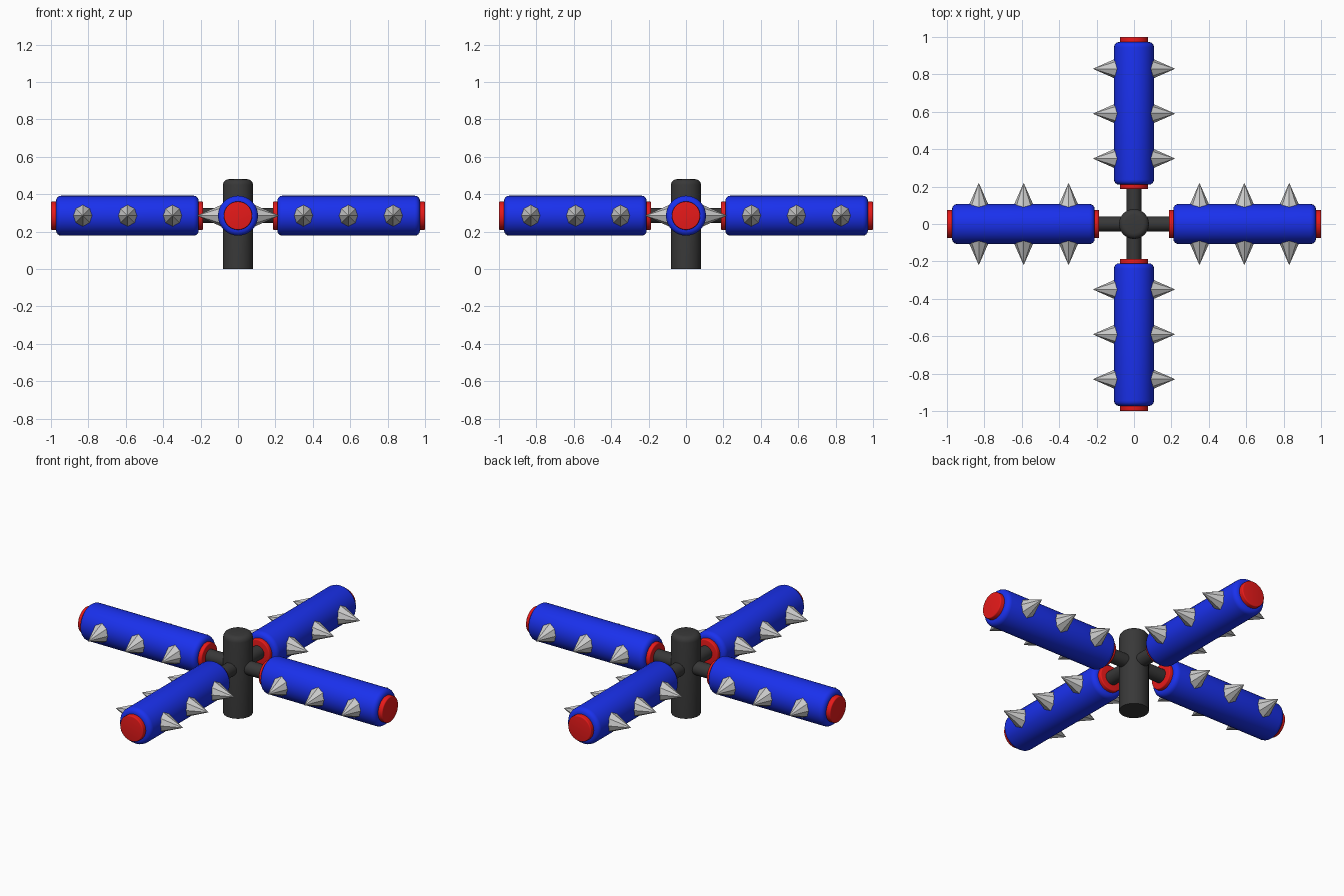
import bpy, bmesh
from math import pi, sin, cos, radians
from mathutils import Matrix

if "Cube" in bpy.data.objects:
    bpy.data.objects.remove(bpy.data.objects["Cube"])

HUB_Z = 0.285


def material(name, color):
    m = bpy.data.materials.new(name)
    m.diffuse_color = color
    m.use_nodes = True
    m.node_tree.nodes["Principled BSDF"].inputs["Base Color"].default_value = m.diffuse_color
    return m


blue = material("blue_paint", (0.01, 0.03, 0.85, 1))
red = material("red_paint", (0.8, 0.01, 0.01, 1))
dark = material("dark_metal", (0.04, 0.04, 0.04, 1))


def lathe(name, profile, sides, matrix, mat=None):
    """Revolve (radius, height) points round z; ends are capped."""
    bm = bmesh.new()
    rings = []
    for r, h in profile:
        if r == 0:
            rings.append([bm.verts.new((0, 0, h))])
        else:
            rings.append([bm.verts.new((r * cos(2 * pi * i / sides), r * sin(2 * pi * i / sides), h))
                          for i in range(sides)])
    for a, b in zip(rings, rings[1:]):
        for i in range(sides):
            j = (i + 1) % sides
            if len(b) == 1:
                bm.faces.new((a[i], a[j], b[0]))
            else:
                bm.faces.new((a[i], a[j], b[j], b[i]))
    bm.faces.new(rings[0][::-1])
    if len(rings[-1]) > 1:
        bm.faces.new(rings[-1])
    bm.transform(matrix)
    mesh = bpy.data.meshes.new(name)
    bm.to_mesh(mesh)
    bm.free()
    ob = bpy.data.objects.new(name, mesh)
    bpy.context.collection.objects.link(ob)
    if mat:
        mesh.materials.append(mat)
    mesh.shade_smooth()
    mesh.set_sharp_from_angle(angle=radians(35))
    return ob


def rounded(r, h0, h1, bevel, bottom=True):
    """Profile of a cylinder with rounded rims."""
    arc = [(bevel * (1 - cos(t * pi / 8)), bevel * (1 - sin(t * pi / 8))) for t in range(5)]
    top = [(r - dx, h1 - dh) for dx, dh in reversed(arc)]
    top = sorted(top, key=lambda p: p[1])
    low = [(pr, h0 + h1 - ph) for pr, ph in reversed(top)] if bottom else [(r, h0)]
    return low + top


# central post
lathe("post", rounded(0.08, 0, 0.48, 0.03, bottom=False), 32, Matrix(), dark)

# four arms, each a rod carrying a spiked roller
for k, side in enumerate(("right", "back", "left", "front")):
    turn = Matrix.Rotation(k * pi / 2, 4, 'Z')
    arm = Matrix.Translation((0, 0, HUB_Z)) @ turn @ Matrix.Rotation(pi / 2, 4, 'Y')
    lathe(f"{side}_rod", [(0.04, 0), (0.04, 0.9)], 24, arm, dark)
    lathe(f"{side}_roller", rounded(0.107, 0.21, 0.973, 0.028), 32, arm, blue)
    lathe(f"{side}_inner_cap", rounded(0.076, 0.187, 0.25, 0.006), 32, arm, red)
    lathe(f"{side}_outer_cap", rounded(0.076, 0.93, 1.0, 0.006), 32, arm, red)
    # spikes along both flanks
    for s, flank in ((1, "a"), (-1, "b")):
        for n, d in enumerate((0.35, 0.59, 0.83)):
            place = (Matrix.Translation((0, 0, HUB_Z)) @ turn @ Matrix.Translation((d, 0, 0))
                     @ Matrix.Rotation(-s * pi / 2, 4, 'X'))
            lathe(f"{side}_spike_{flank}{n + 1}", [(0.062, 0.08), (0, 0.22)], 8, place)
